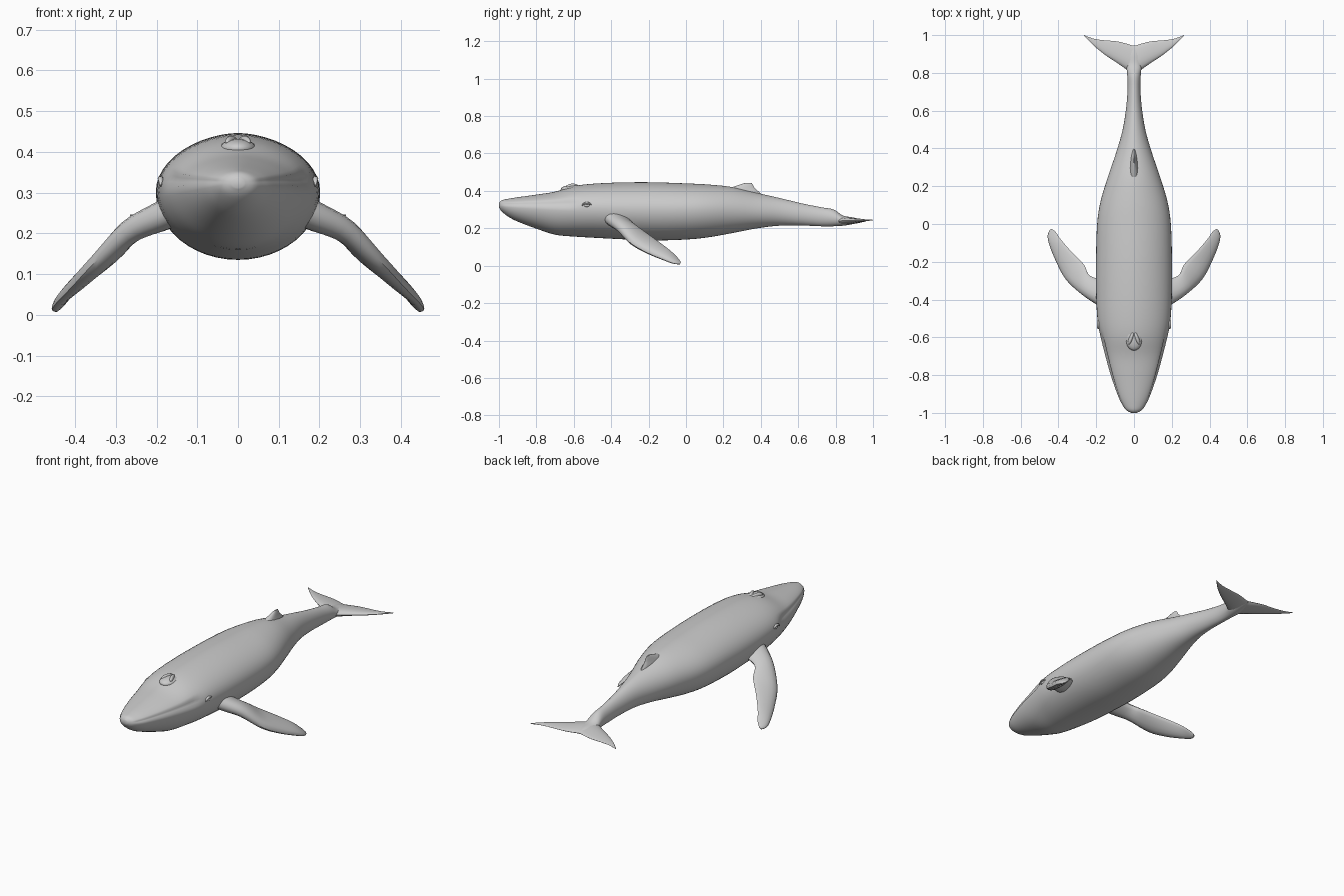
import bpy, bmesh, math
from mathutils import Vector, Matrix

if "Cube" in bpy.data.objects:
    bpy.data.objects.remove(bpy.data.objects["Cube"])


def catmull(rows, steps):
    """Smoothly resample a list of equal-length number rows."""
    out = []
    n = len(rows)
    for i in range(n - 1):
        p0, p1, p2, p3 = (rows[max(i - 1, 0)], rows[i], rows[i + 1], rows[min(i + 2, n - 1)])
        for s in range(steps):
            t = s / steps
            out.append([0.5 * (2 * b + (c - a) * t + (2 * a - 5 * b + 4 * c - d) * t * t
                               + (3 * b - a - 3 * c + d) * t ** 3)
                        for a, b, c, d in zip(p0, p1, p2, p3)])
    out.append(list(rows[-1]))
    return out


def finish(name, bm, angle=45):
    bmesh.ops.recalc_face_normals(bm, faces=bm.faces[:])
    me = bpy.data.meshes.new(name)
    bm.to_mesh(me)
    bm.free()
    ob = bpy.data.objects.new(name, me)
    bpy.context.collection.objects.link(ob)
    bpy.ops.object.select_all(action='DESELECT')
    ob.select_set(True)
    bpy.context.view_layer.objects.active = ob
    bpy.ops.object.shade_smooth_by_angle(angle=math.radians(angle))
    return ob


def loft(name, rings):
    bm = bmesh.new()
    vs = [[bm.verts.new(p) for p in r] for r in rings]
    n = len(vs[0])
    for a, b in zip(vs, vs[1:]):
        for i in range(n):
            j = (i + 1) % n
            bm.faces.new((a[i], a[j], b[j], b[i]))
    bm.faces.new(vs[0])
    bm.faces.new(vs[-1])
    return finish(name, bm)


def blade_ring(lead, trail, half, normal, n=16):
    """Teardrop section between a leading and a trailing edge point."""
    lead, trail = Vector(lead), Vector(trail)
    mid, chord = (lead + trail) / 2, (lead - trail) / 2
    ring = []
    for k in range(n):
        a = 2 * math.pi * k / n
        ring.append(mid + chord * math.cos(a)
                    + normal * half * math.sin(a) * (0.85 + 0.3 * math.cos(a)))
    return ring


def blob(name, loc, scale, rot_z=0.0):
    bm = bmesh.new()
    m = (Matrix.Translation(loc) @ Matrix.Rotation(rot_z, 4, 'Z')
         @ Matrix.Diagonal((*scale, 1)))
    bmesh.ops.create_uvsphere(bm, u_segments=20, v_segments=12, radius=1, matrix=m)
    return finish(name, bm)


# Body: y, half width, top z, bottom z, z of the widest line
stations = [
    (-1.00, .014, .336, .312, .322), (-.985, .042, .350, .290, .322),
    (-.95, .066, .358, .262, .321), (-.90, .089, .366, .236, .320),
    (-.80, .124, .380, .198, .318), (-.70, .152, .396, .166, .315),
    (-.60, .177, .425, .156, .312), (-.50, .194, .438, .150, .308),
    (-.35, .201, .445, .142, .303), (-.18, .201, .446, .135, .300),
    (0, .195, .440, .140, .300), (.12, .177, .434, .152, .300),
    (.25, .138, .420, .175, .298), (.38, .094, .389, .200, .290),
    (.50, .060, .362, .214, .285), (.62, .041, .333, .215, .272),
    (.72, .034, .313, .211, .262), (.79, .036, .300, .211, .255),
    (.84, .040, .268, .214, .243), (.90, .035, .257, .224, .241),
    (.94, .015, .244, .235, .240)]
N = 48
rings = []
for y, w, top, bot, zw in catmull(stations, 4):
    # mouth groove fades out at the jaw corner
    mouth = max(0, min(1, (-.56 - y) / .06)) * min(1, (y + 1.0) / .04)
    ring = []
    for k in range(N):
        a = 2 * math.pi * k / N
        c, s = math.cos(a), math.sin(a)
        e = 1.12 if s > 0 else 1.0
        x = w * math.copysign(abs(c) ** e, c)
        z = zw + (top - zw if s > 0 else zw - bot) * s
        side = math.asin(max(-1, min(1, s)))
        x *= 1 - mouth * .07 * math.exp(-((side - .2) / .13) ** 2)
        ring.append((x, y, z))
    rings.append(ring)
loft("body", rings)

# Pectoral flippers: leading edge, trailing edge, half thickness
flipper = [
    (.13, -.46, .275, .13, -.29, .250, .045), (.20, -.425, .242, .19, -.29, .232, .040),
    (.28, -.370, .198, .24, -.268, .215, .033), (.36, -.295, .120, .265, -.215, .178, .027),
    (.408, -.205, .068, .33, -.148, .130, .022), (.445, -.115, .030, .385, -.085, .082, .016),
    (.456, -.065, .012, .415, -.042, .040, .010), (.446, -.033, .008, .435, -.027, .018, .003)]
rows = catmull(flipper, 4)
for name, m in (("left_flipper", 1), ("right_flipper", -1)):
    rings = []
    for i, r in enumerate(rows):
        lead, trail = Vector(r[:3]), Vector(r[3:6])
        a, b = rows[max(i - 2, 0)], rows[min(i + 2, len(rows) - 1)]
        span = Vector(b[:3]) + Vector(b[3:6]) - Vector(a[:3]) - Vector(a[3:6])
        ring = blade_ring(lead, trail, r[6], span.cross(lead - trail).normalized())
        rings.append([(p.x * m, p.y, p.z) for p in ring])
    loft(name, rings)

# Tail flukes: x, leading y, trailing y, half thickness, z
half = [(0, .79, .944, .022, .240), (.04, .818, .955, .020, .240),
        (.09, .853, .967, .015, .241), (.15, .893, .972, .010, .242),
        (.205, .937, .979, .006, .243), (.245, .976, .992, .004, .244),
        (.265, .996, 1.0, .002, .244)]
full = [(-r[0], *r[1:]) for r in half[:0:-1]] + half
loft("tail_flukes", [blade_ring((x, l, z), (x, t, z), h, Vector((0, 0, 1)))
                     for x, l, t, h, z in catmull(full, 3)])

# Dorsal fin: z, front y, back y, half thickness
dorsal = [(.35, .13, .43, .036), (.39, .18, .395, .030), (.415, .235, .368, .020),
          (.432, .283, .358, .011), (.443, .318, .350, .004)]
loft("dorsal_fin", [blade_ring((0, f, z), (0, b, z), h, Vector((1, 0, 0)))
                    for z, f, b, h in catmull(dorsal, 3)])

# Blowhole mound with two nostril ridges
blob("blowhole_mound", (0, -.605, .408), (.045, .065, .024))
for name, m in (("left", 1), ("right", -1)):
    blob(name + "_nostril_ridge", (.016 * m, -.605, .422), (.011, .036, .017), .35 * m)

    # Eye with an arched brow over it
    blob(name + "_eye", (.187 * m, -.53, .322), (.008, .016, .008))
    arc = []
    for k in range(9):
        t = math.pi * k / 8
        c = Vector((.190 * m, -.53 - .026 * math.cos(t), .320 + .014 * math.sin(t)))
        r = .002 + .005 * math.sin(t)
        arc.append([c + Vector((r * math.cos(q * math.pi / 4), 0, r * math.sin(q * math.pi / 4)))
                    for q in range(8)])
    loft(name + "_brow", arc)
